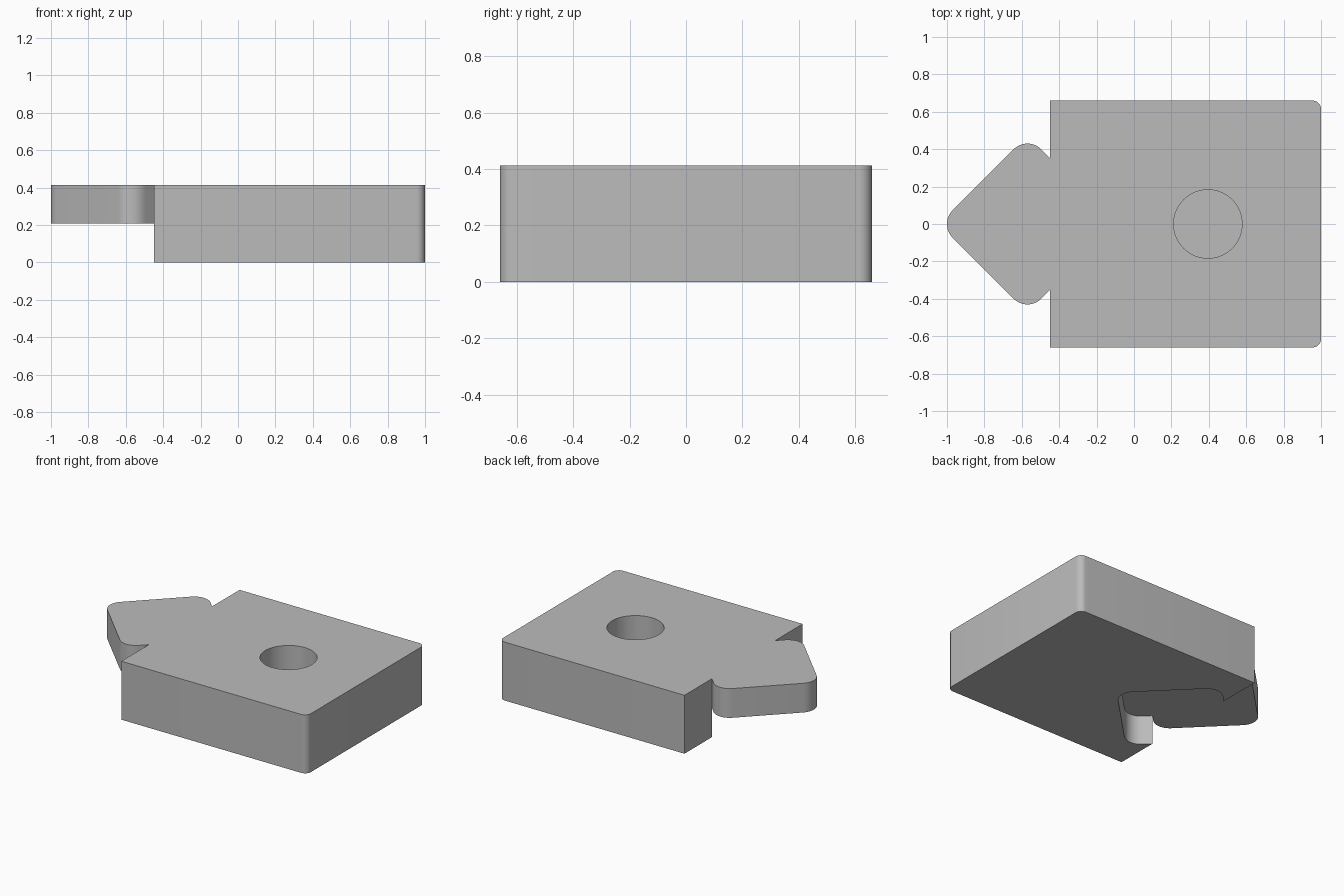
import bpy
import bmesh
from math import sin, cos, radians

default = bpy.data.objects.get("Cube")
if default:
    bpy.data.objects.remove(default, do_unlink=True)

HEIGHT = 0.413
HALF = HEIGHT / 2      # underside of the arrow and roof of the socket
JOINT = -0.45          # face that carries the arrow
WIDTH = 0.66
ROUND = 0.105          # radius of the arrow's corners


def arc(cx, cy, r, start, end, steps):
    angles = [radians(start + (end - start) * i / steps) for i in range(steps + 1)]
    return [(cx + r * cos(a), cy + r * sin(a)) for a in angles]


def prism(name, outline, bottom, top):
    bm = bmesh.new()
    face = bm.faces.new([bm.verts.new((x, y, bottom)) for x, y in outline])
    extruded = bmesh.ops.extrude_face_region(bm, geom=[face])["geom"]
    verts = [v for v in extruded if isinstance(v, bmesh.types.BMVert)]
    bmesh.ops.translate(bm, verts=verts, vec=(0, 0, top - bottom))
    bmesh.ops.recalc_face_normals(bm, faces=bm.faces)
    mesh = bpy.data.meshes.new(name)
    bm.to_mesh(mesh)
    bm.free()
    obj = bpy.data.objects.new(name, mesh)
    bpy.context.collection.objects.link(obj)
    return obj


def cut(target, cutter):
    cutter.hide_render = True
    bpy.context.view_layer.objects.active = target
    mod = target.modifiers.new("cut", "BOOLEAN")
    mod.operation = "DIFFERENCE"
    mod.solver = "EXACT"
    mod.object = cutter
    bpy.ops.object.modifier_apply(modifier=mod.name)
    bpy.data.objects.remove(cutter, do_unlink=True)


# Arrow outline, from the back notch round the tip to the front notch
arrow = [(JOINT, 0.353)]
arrow += arc(-0.57, 0.325, ROUND, 45, 135, 12)
arrow += arc(-0.895, 0, ROUND, 135, 225, 12)
arrow += arc(-0.57, -0.325, ROUND, 225, 315, 12)
arrow += [(JOINT, -0.353)]

# Block with two rounded corners and the arrow on one side
R = 0.045
outline = [(JOINT, -WIDTH)]
outline += arc(1 - R, -WIDTH + R, R, -90, 0, 6)
outline += arc(1 - R, WIDTH - R, R, 0, 90, 6)
outline += [(JOINT, WIDTH)] + arrow
block = prism("connector_block", outline, 0, HEIGHT)

# Lower half: clear the space under the arrow and cut the mirrored socket
socket = [(2 * JOINT - x, y) for x, y in arrow]
clearance = [(JOINT, -0.8), (-1.2, -0.8), (-1.2, 0.8), (JOINT, 0.8)]
cut(block, prism("socket_cutter", socket + clearance, -0.1, HALF))

# Blind round hole in the top
cut(block, prism("hole_cutter", arc(0.395, 0, 0.183, 0, 354.375, 63), 0.11, 0.6))

# Material and shading
grey = bpy.data.materials.new("plain_grey")
grey.use_nodes = True
colour = (0.5, 0.5, 0.5, 1)
grey.diffuse_color = colour
grey.node_tree.nodes["Principled BSDF"].inputs["Base Color"].default_value = colour
block.data.materials.clear()
block.data.materials.append(grey)
for poly in block.data.polygons:
    poly.material_index = 0

bpy.ops.object.select_all(action="DESELECT")
block.select_set(True)
bpy.context.view_layer.objects.active = block
bpy.ops.object.shade_smooth_by_angle(angle=radians(30))
